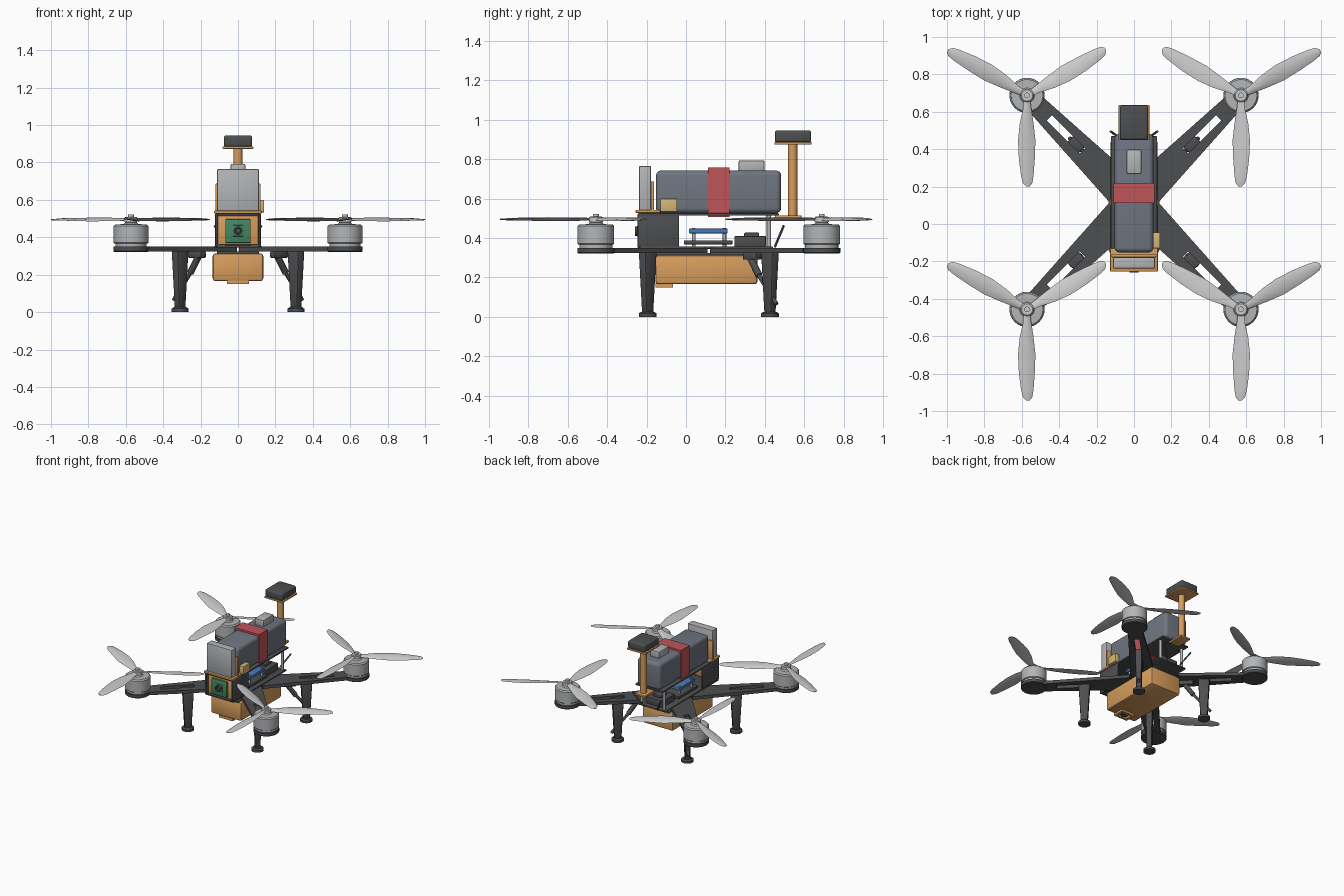
import bpy, bmesh
from math import radians, cos, sin, pi
from mathutils import Vector, Matrix

if "Cube" in bpy.data.objects:
    bpy.data.objects.remove(bpy.data.objects["Cube"])

CY = 0.1155           # frame centre along y
REACH = 0.809         # centre to motor axis


def mat(name, rgb):
    m = bpy.data.materials.new(name)
    m.diffuse_color = (*rgb, 1)
    m.use_nodes = True
    m.node_tree.nodes["Principled BSDF"].inputs["Base Color"].default_value = m.diffuse_color
    return m


DARK = mat("carbon", (0.075, 0.077, 0.082))
ORANGE = mat("printed_orange", (0.68, 0.34, 0.11))
SLATE = mat("battery_slate", (0.16, 0.18, 0.22))
RED = mat("strap_red", (0.52, 0.09, 0.1))
GREEN = mat("board_green", (0.06, 0.24, 0.13))
BLUE = mat("board_blue", (0.07, 0.2, 0.5))
TAN = mat("connector_tan", (0.65, 0.48, 0.18))
METAL = mat("metal", (0.45, 0.46, 0.47))


def finish(name, bm, m=None, smooth=True, matrix=None):
    if matrix:
        bm.transform(matrix)
    bmesh.ops.recalc_face_normals(bm, faces=bm.faces)
    me = bpy.data.meshes.new(name)
    bm.to_mesh(me)
    bm.free()
    ob = bpy.data.objects.new(name, me)
    bpy.context.collection.objects.link(ob)
    if m:
        me.materials.append(m)
    if smooth:
        bpy.context.view_layer.objects.active = ob
        bpy.ops.object.select_all(action='DESELECT')
        ob.select_set(True)
        bpy.ops.object.shade_smooth_by_angle(angle=radians(35))
    return ob


def box(name, x, y, z, m=None, bev=0.0, seg=2, matrix=None):
    bm = bmesh.new()
    bmesh.ops.create_cube(bm, size=1)
    for v in bm.verts:
        v.co = [(a[0] + a[1]) / 2 + c * (a[1] - a[0]) for a, c in zip((x, y, z), v.co)]
    if bev:
        bmesh.ops.bevel(bm, geom=bm.edges[:], offset=bev, segments=seg, profile=0.5, affect='EDGES')
    return finish(name, bm, m, matrix=matrix)


def lathe(name, profile, m=None, n=32, matrix=None):
    """Revolve (radius, z) points about z, capping both ends."""
    bm = bmesh.new()
    rings = [[bm.verts.new((r * cos(2 * pi * i / n), r * sin(2 * pi * i / n), z)) for i in range(n)]
             for r, z in profile]
    for a, b in zip(rings, rings[1:]):
        for i in range(n):
            bm.faces.new((a[i], a[(i + 1) % n], b[(i + 1) % n], b[i]))
    bm.faces.new(rings[0])
    bm.faces.new(rings[-1])
    return finish(name, bm, m, matrix=matrix)


def rod(name, p, q, r, m=None, n=12):
    p, q = Vector(p), Vector(q)
    d = q - p
    mx = Matrix.Translation(p) @ d.to_track_quat('Z', 'Y').to_matrix().to_4x4()
    return lathe(name, [(r, 0), (r, d.length)], m, n, mx)


def frame(name, outer, inner, z0, z1, m, matrix=None):
    """Flat plate with a four-sided opening."""
    bm = bmesh.new()
    L = [[bm.verts.new((*p, z)) for p in loop] for z in (z0, z1) for loop in (outer, inner)]
    for a, b in ((0, 1), (2, 3), (0, 2), (1, 3)):
        for i in range(4):
            j = (i + 1) % 4
            bm.faces.new((L[a][i], L[a][j], L[b][j], L[b][i]))
    return finish(name, bm, m, False, matrix)


def rect(x0, x1, y0, y1):
    return [(x0, y0), (x1, y0), (x1, y1), (x0, y1)]


def propeller(name, matrix, side):
    bm = bmesh.new()
    # radius, leading edge, trailing edge, pitch in degrees
    stations = [(0.015, 0.016, -0.016, 14), (0.07, 0.022, -0.024, 15), (0.15, 0.040, -0.036, 13),
                (0.24, 0.049, -0.046, 11), (0.34, 0.044, -0.042, 8), (0.43, 0.032, -0.035, 6),
                (0.47, 0.022, -0.028, 5), (0.487, 0.004, -0.014, 4)]
    for k in range(3):
        rot = Matrix.Rotation(radians(30 + 120 * k), 4, 'Z')
        prev = None
        for r, le, te, pitch in stations:
            c, t = (le + te) / 2, 0.0065 if r < 0.45 else 0.004
            pts = [(le, 0), ((le + c) / 2, t), ((te + c) / 2, t), (te, 0),
                   ((te + c) / 2, -t * .5), ((le + c) / 2, -t * .5)]
            tw = Matrix.Rotation(radians(pitch * side), 4, 'X')
            ring = [bm.verts.new(rot @ (tw @ Vector((r, s * side, h)))) for s, h in pts]
            if prev:
                for i in range(6):
                    j = (i + 1) % 6
                    bm.faces.new((prev[i], prev[j], ring[j], ring[i]))
            else:
                bm.faces.new(ring)
            prev = ring
        bm.faces.new(prev)
    finish(name, bm, None, True, matrix @ Matrix.Translation((0, 0, 0.494)))


# Arms, motors, propellers and legs, one set per corner
for sx, sy, tag in ((1, 1, "rear_right"), (-1, 1, "rear_left"), (1, -1, "front_right"), (-1, -1, "front_left")):
    ang = pi / 4 if sx * sy > 0 else 3 * pi / 4
    if sy < 0:
        ang = -pi / 4 if sx > 0 else -3 * pi / 4
    A = Matrix.Translation((0, CY, 0)) @ Matrix.Rotation(ang, 4, 'Z')
    M = Matrix.Translation((sx * 0.572, CY + sy * 0.572, 0))
    frame(tag + "_arm", [(0.1, -0.092), (REACH, -0.05), (REACH, 0.05), (0.1, 0.092)],
          rect(0.39, 0.64, -0.02, 0.02), 0.325, 0.35, DARK, A)
    lathe(tag + "_motor_pad", [(0.09, 0.322), (0.094, 0.326), (0.094, 0.35)], DARK, matrix=M)
    lathe(tag + "_motor_base", [(0.084, 0.35), (0.084, 0.368)], METAL, matrix=M)
    lathe(tag + "_motor_bell", [(0.09, 0.368), (0.093, 0.371), (0.093, 0.46), (0.085, 0.469),
                                (0.04, 0.47), (0.03, 0.48)], METAL, matrix=M)
    lathe(tag + "_prop_hub", [(0.024, 0.475), (0.036, 0.482), (0.036, 0.503), (0.03, 0.508),
                              (0.015, 0.508), (0.015, 0.522)], None, 24, M)
    propeller(tag + "_propeller", M, sx)

    # tapered leg with a round foot
    bm = bmesh.new()
    bmesh.ops.create_cube(bm, size=1)
    for v in bm.verts:
        top = v.co.z > 0
        v.co = (0.438 + v.co.x * (0.085 if top else 0.05), v.co.y * (0.05 if top else 0.036), 0.34 if top else 0.015)
    bmesh.ops.bevel(bm, geom=bm.edges[:], offset=0.006, segments=2, profile=0.5, affect='EDGES')
    finish(tag + "_leg", bm, DARK, matrix=A)
    lathe(tag + "_foot", [(0.045, 0), (0.045, 0.018), (0.034, 0.026)], DARK, 24,
          A @ Matrix.Translation((0.438, 0, 0)))
    # antenna strapped to each rear leg
    if sy > 0:
        box(tag + "_antenna_clamp", (0.26, 0.36), (-0.02, 0.02), (0.29, 0.325), DARK, 0.006, matrix=A)
        a, b, c = (A @ Vector(p) for p in ((0.30, 0, 0.295), (0.36, 0, 0.21), (0.485, 0, 0.065)))
        rod(tag + "_antenna_sleeve", a, b, 0.018, DARK)
        rod(tag + "_antenna", b, c, 0.011, DARK)

# Frame plates and standoffs
box("lower_plate", (-0.112, 0.112), (-0.16, 0.38), (0.31, 0.325), DARK, 0.004)
box("middle_plate", (-0.125, 0.125), (-0.235, 0.44), (0.345, 0.357), DARK, 0.004)
box("top_plate", (-0.123, 0.123), (-0.24, 0.47), (0.513, 0.526), DARK, 0.004)
for s in (-1, 1):
    rod("rear_standoff", (s * 0.1, 0.42, 0.35), (s * 0.1, 0.42, 0.52), 0.011, METAL)
    box("cage_side", sorted((s * 0.11, s * 0.122)), (-0.245, -0.035), (0.35, 0.525), DARK, 0.004)
    rod("rear_whisker", (s * 0.06, 0.45, 0.355), (s * 0.125, 0.495, 0.462), 0.006, DARK)

# Front camera in its holder
box("camera_holder", (-0.109, 0.109), (-0.225, -0.19), (0.36, 0.515), ORANGE, 0.006)
box("camera_board", (-0.067, 0.067), (-0.24, -0.22), (0.37, 0.497), GREEN, 0.003)
F = Matrix.Translation((0, -0.235, 0.435)) @ Matrix.Rotation(pi / 2, 4, 'X')
box("camera_mount", (-0.03, 0.03), (-0.03, 0.03), (0, 0.012), GREEN, 0.004, matrix=F)
lathe("camera_lens", [(0.024, 0.005), (0.024, 0.024), (0.016, 0.024), (0.013, 0.016)], DARK, 24, F)

# Electronics between the plates
box("power_board", (-0.1, 0.1), (-0.01, 0.235), (0.368, 0.388), DARK, 0.003)
box("flight_board", (-0.09, 0.09), (0.015, 0.21), (0.424, 0.447), BLUE, 0.003)
for s in (-1, 1):
    for y in (0.04, 0.195):
        rod("stack_post", (s * 0.075, y, 0.35), (s * 0.075, y, 0.452), 0.009, METAL)
box("receiver", (-0.075, 0.075), (0.245, 0.405), (0.355, 0.41), DARK, 0.006)
box("receiver_cap", (-0.035, 0.035), (0.295, 0.37), (0.405, 0.427), DARK, 0.004)

# Battery, strap and plug
box("battery", (-0.104, 0.104), (-0.152, 0.482), (0.526, 0.742), SLATE, 0.026, 4)
XZ = Matrix.Rotation(pi / 2, 4, 'X')
frame("battery_strap", rect(-0.11, 0.11, 0.507, 0.757), rect(-0.1, 0.1, 0.52, 0.738), -0.22, -0.112, RED, XZ)
box("battery_top_module", (-0.039, 0.039), (0.267, 0.398), (0.735, 0.793), METAL, 0.006)
box("power_plug", (0.098, 0.14), (-0.13, -0.045), (0.533, 0.6), TAN, 0.004)

# Front module and its tray
box("front_module", (-0.111, 0.111), (-0.238, -0.178), (0.54, 0.765), METAL, 0.005)
box("front_tray", (-0.127, 0.127), (-0.255, -0.13), (0.527, 0.542), ORANGE, 0.004)
box("front_tray_back", (-0.121, 0.121), (-0.178, -0.162), (0.53, 0.687), ORANGE, 0.004)

# Positioning mast
box("mast_base", (-0.045, 0.045), (0.45, 0.585), (0.498, 0.514), ORANGE, 0.004)
rod("mast", (0, 0.54, 0.5), (0, 0.54, 0.88), 0.024, ORANGE, 24)
box("mast_plate", (-0.082, 0.082), (0.448, 0.637), (0.873, 0.886), ORANGE, 0.004)
box("mast_receiver", (-0.076, 0.076), (0.45, 0.634), (0.884, 0.945), DARK, 0.012, 3)

# Belly pod with downward lens
box("belly_pod", (-0.135, 0.135), (-0.155, 0.362), (0.166, 0.314), ORANGE, 0.014, 2)
frame("pod_window", rect(-0.06, 0.06, -0.16 + 0.005, -0.065), rect(-0.038, 0.038, -0.138, -0.082),
      0.15, 0.17, ORANGE)
lathe("pod_lens", [(0.026, 0.155), (0.026, 0.17)], DARK, 24, Matrix.Translation((0, -0.11, 0)))
